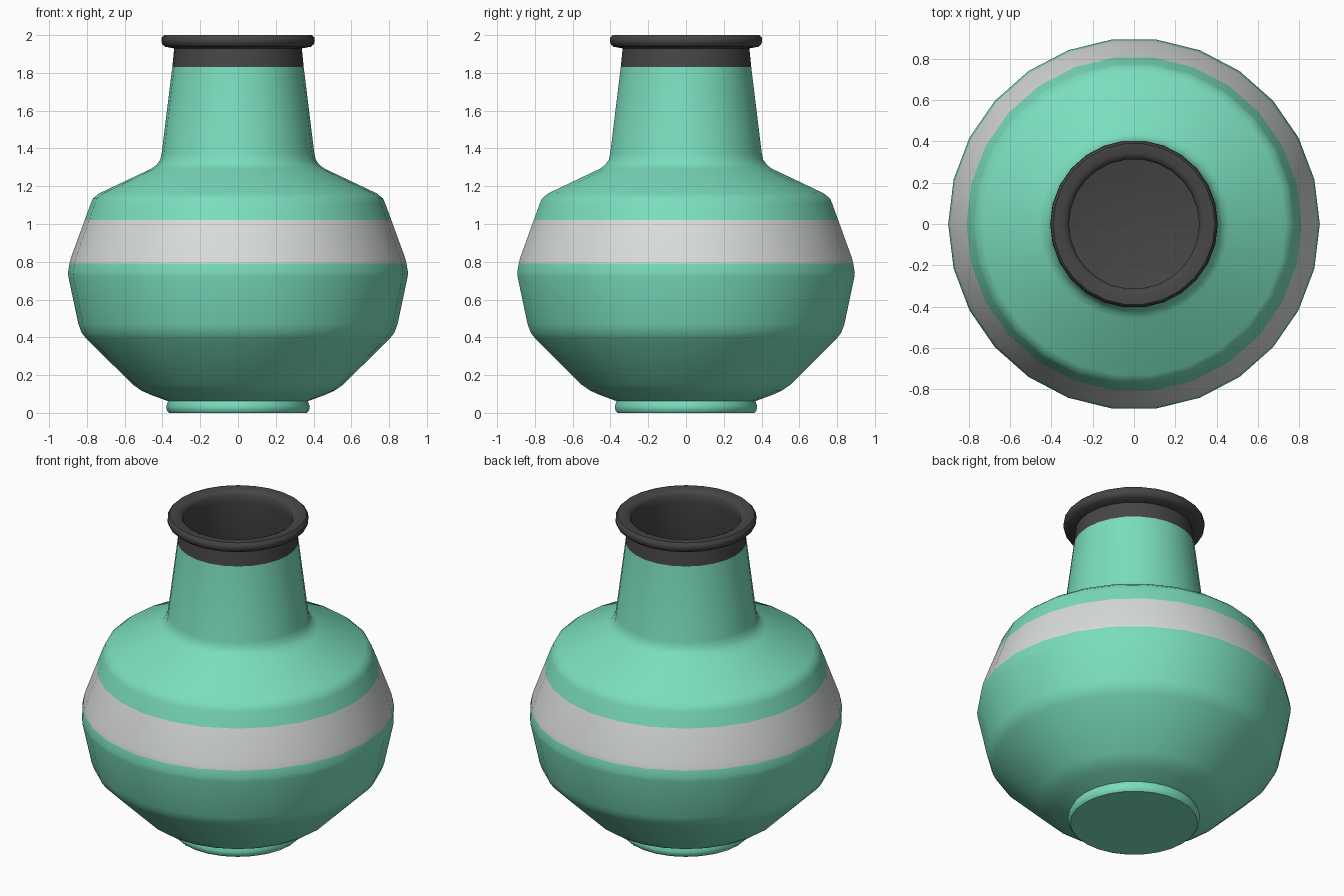
import bpy, bmesh, math

if "Cube" in bpy.data.objects:
    bpy.data.objects.remove(bpy.data.objects["Cube"])

SIDES = 26


def material(name, rgb):
    m = bpy.data.materials.new(name)
    m.diffuse_color = (*rgb, 1)
    m.use_nodes = True
    m.node_tree.nodes["Principled BSDF"].inputs["Base Color"].default_value = m.diffuse_color
    return m


mats = [material("mint green", (0.195, 0.73, 0.515)),
        material("pale grey", (0.69, 0.72, 0.71)),
        material("charcoal", (0.06, 0.06, 0.06))]

# Outer wall (radius, height), from foot to lip, with loops at the colour borders
outer = [(0.365, 0.0), (0.376, 0.012), (0.38, 0.035), (0.37, 0.062),
         (0.46, 0.095), (0.51, 0.117), (0.555, 0.148), (0.805, 0.395),
         (0.828, 0.425), (0.845, 0.47), (0.898, 0.72), (0.90, 0.745),
         (0.892, 0.79), (0.885, 0.82), (0.812, 1.02), (0.779, 1.11),
         (0.768, 1.135), (0.735, 1.162), (0.46, 1.292), (0.432, 1.312),
         (0.412, 1.34), (0.404, 1.375), (0.348, 1.83), (0.338, 1.93)]
lip = [(0.385, 1.938), (0.40, 1.95), (0.406, 1.968), (0.404, 1.987),
       (0.392, 2.0), (0.345, 2.0), (0.325, 1.99), (0.315, 1.975)]
# Inner wall, from lip down to the floor
inner = [(0.315, 1.93), (0.322, 1.83), (0.375, 1.36), (0.42, 1.28),
         (0.72, 1.13), (0.76, 1.07), (0.86, 0.80), (0.865, 0.73),
         (0.81, 0.47), (0.53, 0.17), (0.35, 0.09)]
profile = outer + lip + inner

# Vase: spin the profile round z
bm = bmesh.new()
rings = []
for r, z in profile:
    rings.append([bm.verts.new((r * math.cos(2 * math.pi * i / SIDES),
                                r * math.sin(2 * math.pi * i / SIDES), z))
                  for i in range(SIDES)])
for k in range(len(rings) - 1):
    a, b = rings[k], rings[k + 1]
    for i in range(SIDES):
        j = (i + 1) % SIDES
        f = bm.faces.new((a[i], a[j], b[j], b[i]))
        # Colour by height: grey belly band, charcoal lip and inside
        z = (profile[k][1] + profile[k + 1][1]) / 2
        if k >= len(outer) - 1 or z > 1.83:
            f.material_index = 2
        elif 0.79 < z < 1.02:
            f.material_index = 1

# Underside and inner floor
bm.faces.new(rings[0][::-1])
bm.faces.new(rings[-1]).material_index = 2

mesh = bpy.data.meshes.new("vase")
bm.to_mesh(mesh)
bm.free()
for m in mats:
    mesh.materials.append(m)
vase = bpy.data.objects.new("vase", mesh)
bpy.context.collection.objects.link(vase)
bpy.context.view_layer.objects.active = vase
vase.select_set(True)
bpy.ops.object.shade_smooth_by_angle(angle=math.radians(45))
